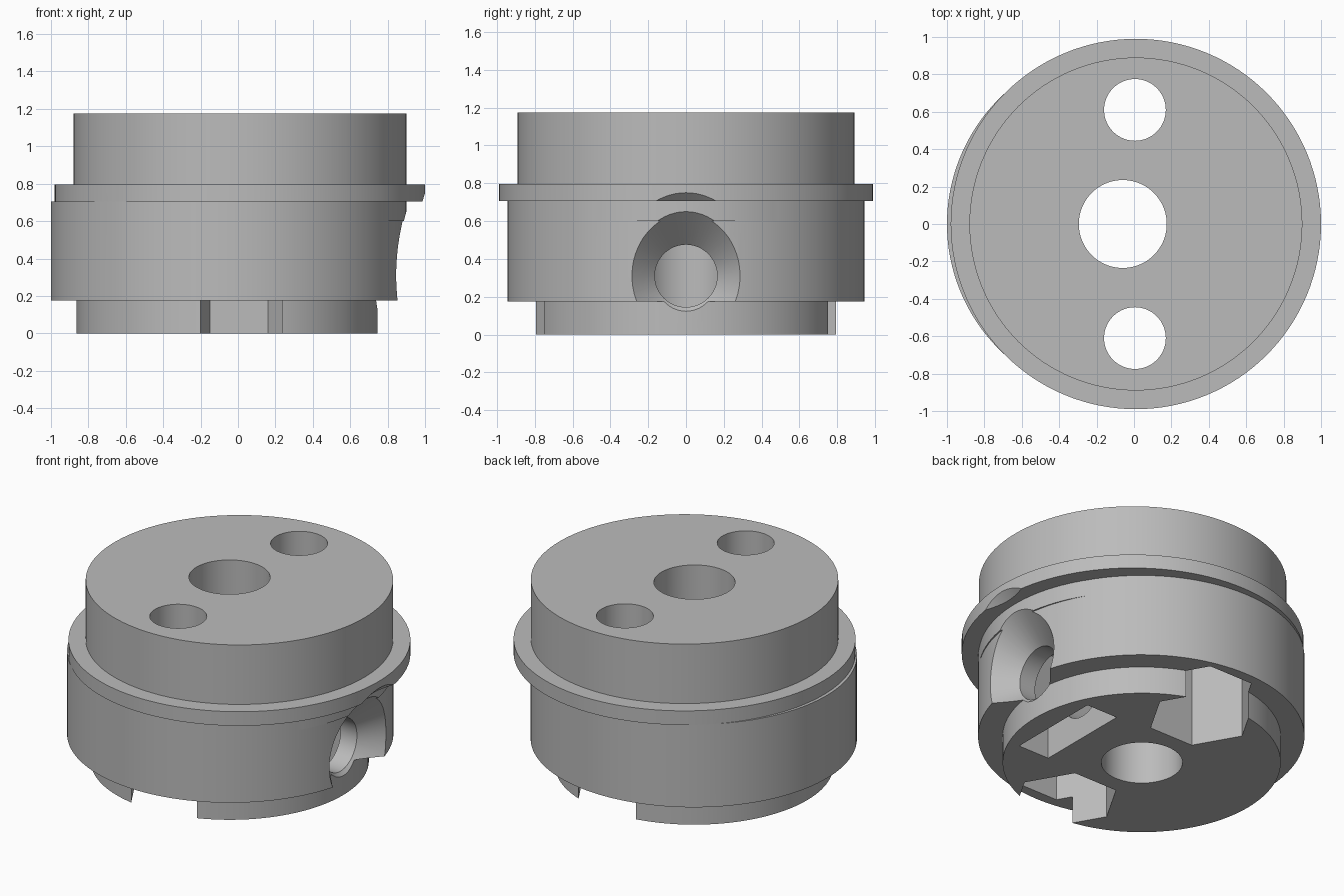
import bpy
import math

cube = bpy.data.objects.get("Cube")
if cube:
    bpy.data.objects.remove(cube)

grey = bpy.data.materials.new("plain_grey")
grey.use_nodes = True
colour = (0.5, 0.5, 0.5, 1)
grey.diffuse_color = colour
grey.node_tree.nodes["Principled BSDF"].inputs["Base Color"].default_value = colour


def prism(name, x, y, low, high, radius, sides=128):
    """Upright cylinder or regular prism between two heights."""
    bpy.ops.mesh.primitive_cylinder_add(
        vertices=sides, radius=radius, depth=high - low, location=(x, y, (low + high) / 2))
    obj = bpy.context.object
    obj.name = name
    obj.data.materials.append(grey)
    return obj


def side_cone(name, start, end, r_start, r_end, sides=96):
    """Cone or prism lying along x at the height of the side bolt."""
    bpy.ops.mesh.primitive_cone_add(
        vertices=sides, radius1=r_start, radius2=r_end, depth=end - start,
        location=((start + end) / 2, 0, BOLT_Z), rotation=(0, math.pi / 2, 0))
    obj = bpy.context.object
    obj.name = name
    obj.data.materials.append(grey)
    return obj


def combine(target, tool, operation):
    """Apply a boolean and discard the tool."""
    mod = target.modifiers.new(operation.title(), "BOOLEAN")
    mod.operation = operation
    mod.solver = "EXACT"
    mod.object = tool
    bpy.ops.object.select_all(action="DESELECT")
    bpy.context.view_layer.objects.active = target
    target.select_set(True)
    bpy.ops.object.modifier_apply(modifier=mod.name)
    bpy.data.objects.remove(tool)


AXIS, TOP_AXIS, BOLT_Z = -0.055, 0.01, 0.31
TOP, FLOOR, NUT_R = 1.175, -0.1, 0.31

# Stacked round sections; the upper two sit slightly off the lower axis
hub = prism("stepped_hub", AXIS, 0, 0.175, 0.705, 0.945)
for part in (prism("base_step", AXIS - 0.003, 0, 0, 0.3, 0.805),
             prism("flange", TOP_AXIS, 0, 0.705, 0.795, 0.99),
             prism("upper_drum", TOP_AXIS, 0, 0.6, TOP, 0.89)):
    combine(hub, part, "UNION")

# Vertical bore
combine(hub, prism("bore_cutter", AXIS - 0.005, 0, FLOOR, TOP + 0.1, 0.235), "DIFFERENCE")

# Bolt holes with hexagonal nut pockets open at the bottom
for side in (-1, 1):
    combine(hub, prism("bolt_cutter", 0.005, side * 0.61, 0.3, TOP + 0.1, 0.165, 64), "DIFFERENCE")
    pocket = prism("pocket_cutter", 0.005, side * 0.61, FLOOR, 0.6, NUT_R, 6)
    pocket.rotation_euler.z = math.pi / 6
    combine(hub, pocket, "DIFFERENCE")

# Side bolt hole into the bore, with a conical countersink
combine(hub, side_cone("side_bolt_cutter", AXIS, 0.8, 0.165, 0.165), "DIFFERENCE")
combine(hub, side_cone("countersink_cutter", 0.725, 1.125, 0.165, 0.565), "DIFFERENCE")

# Nut slot crossing the side hole, open at the bottom with a half-hexagon roof
combine(hub, side_cone("nut_cutter", 0.39, 0.61, 0.308, 0.308, 6), "DIFFERENCE")
bpy.ops.mesh.primitive_cube_add(size=1, location=(0.5, 0, (FLOOR + BOLT_Z) / 2))
slot = bpy.context.object
slot.name = "slot_cutter"
slot.data.materials.append(grey)
slot.dimensions = (0.22, 0.616, BOLT_Z - FLOOR)
bpy.context.view_layer.update()
combine(hub, slot, "DIFFERENCE")

hub.select_set(True)
bpy.context.view_layer.objects.active = hub
bpy.ops.object.shade_smooth_by_angle(angle=math.radians(25))
